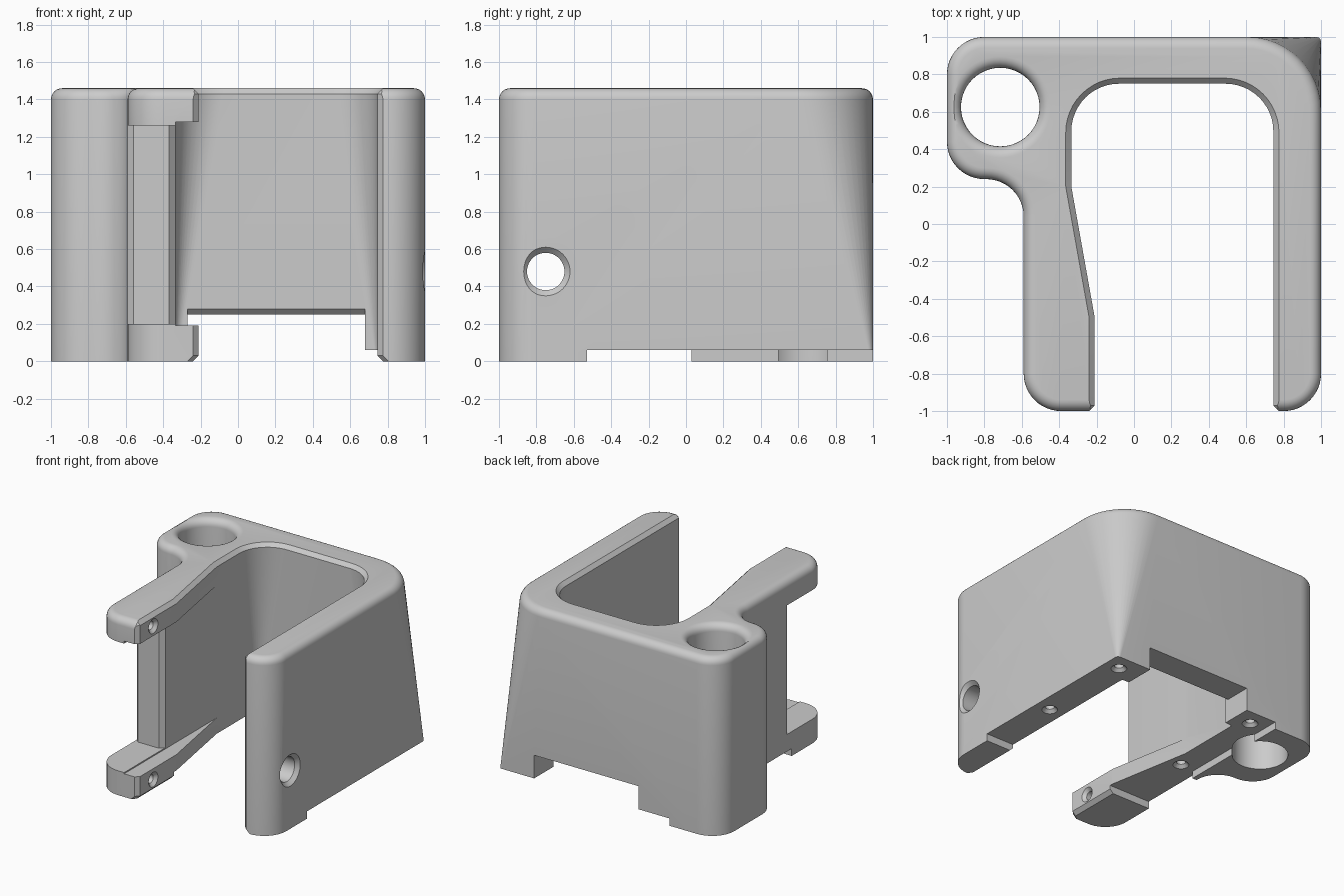
import bpy, bmesh, math
from mathutils import Vector

if "Cube" in bpy.data.objects:
    bpy.data.objects.remove(bpy.data.objects["Cube"])

H = 1.46        # total height
EDGE = 0.06     # rounding of the top rim
OUT = 3         # overshoot for open cutters

gray = bpy.data.materials.new("plain gray")
gray.use_nodes = True
gray.diffuse_color = (0.6, 0.6, 0.6, 1)
gray.node_tree.nodes["Principled BSDF"].inputs["Base Color"].default_value = (0.6, 0.6, 0.6, 1)


def rounded(corners, n=12):
    """Outline from (x, y, radius) corners; square corners get arcs."""
    pts = []
    for i, (x, y, r) in enumerate(corners):
        c = Vector((x, y))
        if not r:
            pts.append(c)
            continue
        u = (Vector(corners[i - 1][:2]) - c).normalized()
        v = (Vector(corners[(i + 1) % len(corners)][:2]) - c).normalized()
        for k in range(n + 1):
            t = math.pi / 2 * k / n
            pts.append(c + r * (u + v - v * math.cos(t) - u * math.sin(t)))
    return pts


def circle(x, y, r, n=48):
    return [Vector((x + r * math.cos(math.tau * k / n), y + r * math.sin(math.tau * k / n)))
            for k in range(n)]


def loft(name, sections, axis="z"):
    """Solid through (height, outline) sections along z or x."""
    bm = bmesh.new()
    rings = []
    for h, pts in sections:
        rings.append([bm.verts.new((h, *p) if axis == "x" else (*p, h)) for p in pts])
    for a, b in zip(rings, rings[1:]):
        for i in range(len(a)):
            j = (i + 1) % len(a)
            bm.faces.new((a[i], a[j], b[j], b[i]))
    bm.faces.new(rings[0][::-1])
    bm.faces.new(rings[-1])
    bmesh.ops.recalc_face_normals(bm, faces=bm.faces)
    mesh = bpy.data.meshes.new(name)
    bm.to_mesh(mesh)
    bm.free()
    mesh.materials.append(gray)
    obj = bpy.data.objects.new(name, mesh)
    bpy.context.collection.objects.link(obj)
    return obj


def prism(name, pts, lo, hi, axis="z"):
    pts = [Vector(p) for p in pts]
    return loft(name, [(lo, pts), (hi, pts)], axis)


def box(name, x0, x1, y0, y1, z0, z1):
    return prism(name, [(x0, y0), (x1, y0), (x1, y1), (x0, y1)], z0, z1)


def hole(name, a, b, steps, axis="z"):
    return loft(name, [(h, circle(a, b, r)) for h, r in steps], axis)


def outer(d, z):
    """Footprint inset by d; the back left corner opens into a cone."""
    r, back = 0.2 - d, 0.01 + 0.4 * z / H - d
    return rounded([(1 - d, -1 + d, r), (1 - d, 1 - d, max(back, 0.005)), (-1 + d, 1 - d, r),
                    (-1 + d, 0.24 + d, r), (-0.59 + d, 0.24 + d, 0.2 + d), (-0.59 + d, -1 + d, r)])


def inner(d, z):
    """Cavity outline grown by d, with conical back corners."""
    r = 0.01 + 0.25 * max(z, 0) / H + d
    left, right = -0.335 - d, 0.745 + d
    return rounded([(-0.27 - d, -1.03, 0), (0.805 + d, -1.03, 0), (right, -0.97, 0),
                    (right, 0.75 + d, r), (left, 0.75 + d, r), (left, 0.2, 0),
                    (-0.21 - d, -0.5, 0), (-0.21 - d, -0.97, 0)])


# Main body with a rounded top rim
arcs = [math.pi / 2 * k / 6 for k in range(7)]
rim = [(EDGE * (1 - math.cos(t)), H - EDGE + EDGE * math.sin(t)) for t in arcs]
body = loft("holder_body", [(z, outer(d, z)) for d, z in [(0, 0)] + rim])

cutters = [
    # Open cavity with chamfered top and bottom edges
    loft("cavity_cutter", [(z, inner(d, z)) for d, z in
                           [(0.06, -0.03), (0, 0.03), (0, 1.43), (0.06, 1.49)]]),
    # Straight wall between the upper and lower arm
    box("arm_wall_cutter", -0.335, 0.2, -1.2, 0.25, 0.19, 1.28),
    # Gap between the arm ends, with a chamfered wall edge
    prism("arm_gap_cutter", [(-0.7, -1.2), (-0.3, -1.2), (-0.3, -0.43), (-0.37, -0.5),
                             (-0.56, -0.5), (-0.62, -0.44), (-0.7, -0.44)], 0.2, 1.26),
    # Shallow recess under the arms
    prism("base_recess_cutter", [(-0.7, -0.53), (1.1, -0.53), (1.1, 1.1), (-0.55, 1.1),
                                 (-0.55, 0.03), (-0.7, 0.03)], -0.1, 0.06),
    # Back notch, chamfered inside
    prism("back_notch_cutter", [(0.5, -0.1), (1.2, -0.1), (1.2, 0.25), (0.78, 0.25),
                                (0.72, 0.31), (0.5, 0.31)], -0.27, 0.68, "x"),
    # Vertical round pocket with a flared mouth
    hole("pocket_cutter", -0.715, 0.625, [(-0.1, 0.21)] +
         [(z, 0.21 + d) for d, z in rim] + [(1.5, 0.27)]),
    # Side hole with a countersink
    hole("side_hole_cutter", -0.75, 0.48, [(0.6, 0.1), (0.97, 0.1), (1.03, 0.16)], "x"),
]
# Small countersunk screw holes in the base and the arm ends
for x in (-0.42, 0.87):
    for y in (0.05, 0.86):
        cutters.append(hole("base_screw_cutter", x, y,
                            [(0.04, 0.08), (0.085, 0.035), (0.3, 0.035)]))
for z in (0.1, 1.36):
    cutters.append(hole("arm_screw_cutter", -0.8, z,
                        [(-0.4, 0.035), (-0.235, 0.035), (-0.19, 0.08)], "x"))

bpy.context.view_layer.objects.active = body
for cutter in cutters:
    cutter.hide_render = True
    mod = body.modifiers.new(cutter.name, "BOOLEAN")
    mod.operation, mod.solver, mod.object = "DIFFERENCE", "EXACT", cutter
    bpy.ops.object.modifier_apply(modifier=mod.name)
    bpy.data.objects.remove(cutter)

bpy.ops.object.select_all(action="DESELECT")
body.select_set(True)
bpy.ops.object.shade_smooth_by_angle(angle=math.radians(30))
